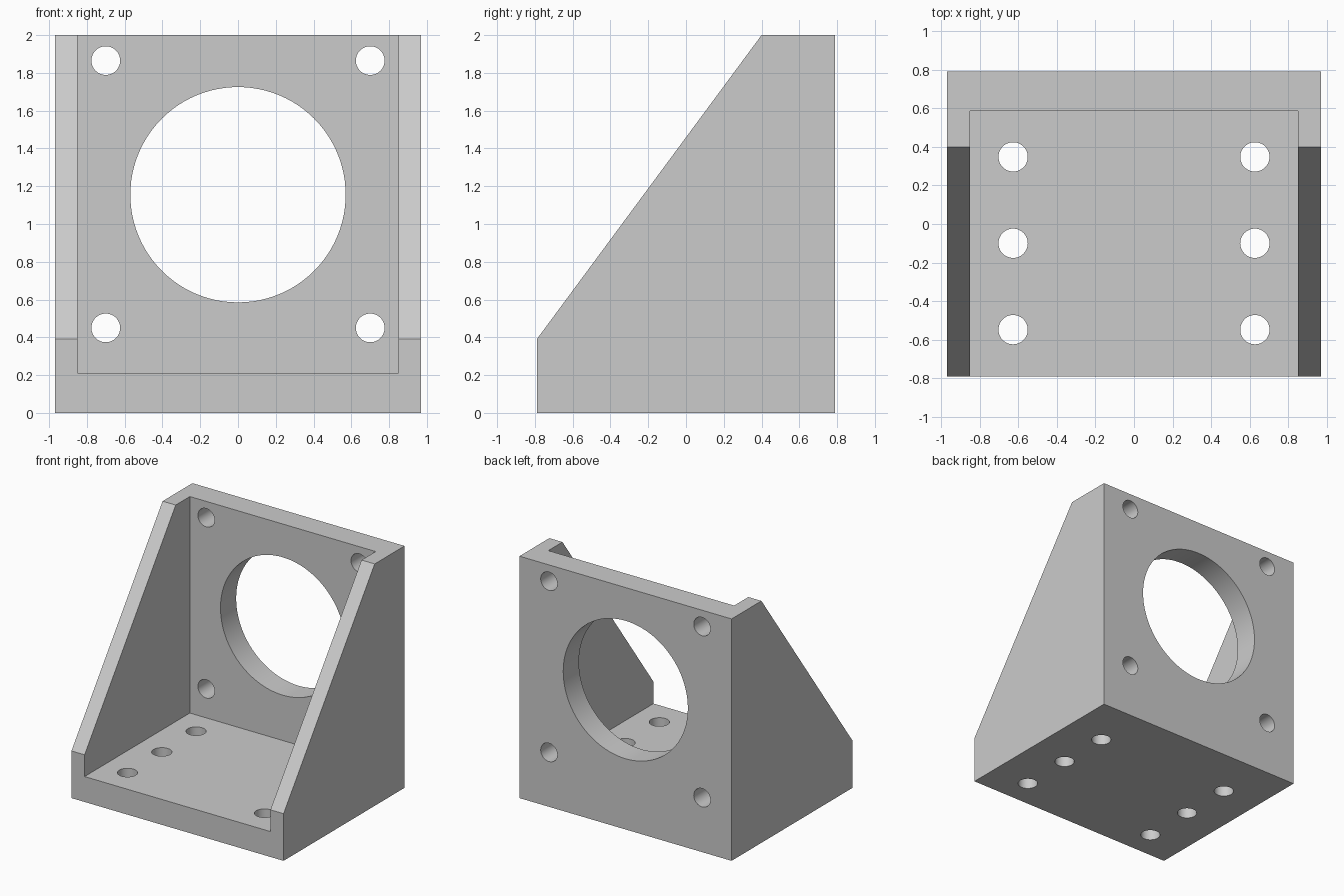
import bpy
import bmesh
from mathutils import Matrix, Vector

cube = bpy.data.objects.get("Cube")
if cube:
    bpy.data.objects.remove(cube, do_unlink=True)

HALF_W, HALF_D = 0.97, 0.79
FLOOR_TOP, PLATE_FRONT, WALL_INNER = 0.21, 0.585, 0.85

grey = bpy.data.materials.new("plain grey")
grey.use_nodes = True
grey.diffuse_color = (0.6, 0.6, 0.6, 1)
grey.node_tree.nodes["Principled BSDF"].inputs["Base Color"].default_value = (0.6, 0.6, 0.6, 1)


def finish(name, bm):
    bmesh.ops.recalc_face_normals(bm, faces=bm.faces)
    mesh = bpy.data.meshes.new(name)
    bm.to_mesh(mesh)
    bm.free()
    mesh.materials.append(grey)
    obj = bpy.data.objects.new(name, mesh)
    bpy.context.collection.objects.link(obj)
    return obj


def prism(name, profile, half_width):
    """Extrude a (y, z) side profile across x."""
    bm = bmesh.new()
    face = bm.faces.new([bm.verts.new((-half_width, y, z)) for y, z in profile])
    new = bmesh.ops.extrude_face_region(bm, geom=[face])["geom"]
    moved = [v for v in new if isinstance(v, bmesh.types.BMVert)]
    bmesh.ops.translate(bm, verts=moved, vec=(2 * half_width, 0, 0))
    return finish(name, bm)


def drill(name, centres, radius, axis, sides):
    """Cylindrical cutters along an axis, one per centre."""
    bm = bmesh.new()
    turn = Vector((0, 0, 1)).rotation_difference(Vector(axis)).to_matrix().to_4x4()
    for c in centres:
        bmesh.ops.create_cone(bm, cap_ends=True, segments=sides, radius1=radius,
                              radius2=radius, depth=0.6,
                              matrix=Matrix.Translation(c) @ turn)
    return finish(name, bm)


# Solid body with sloping side walls
bracket = prism("motor_mount_bracket",
                [(-HALF_D, 0), (HALF_D, 0), (HALF_D, 2), (0.4, 2), (-HALF_D, 0.39)], HALF_W)

# Pocket between the side walls, above the base and ahead of the back plate
pocket = prism("pocket_cutter",
               [(-1, FLOOR_TOP), (PLATE_FRONT, FLOOR_TOP), (PLATE_FRONT, 2.2), (-1, 2.2)],
               WALL_INNER)

# Large bore and corner holes in the back plate, two rows of holes in the base
bore = drill("bore_cutter", [(0, 0.7, 1.155)], 0.57, (0, 1, 0), 96)
plate_holes = drill("plate_hole_cutter",
                    [(x, 0.7, z) for x in (-0.7, 0.7) for z in (0.45, 1.865)],
                    0.076, (0, 1, 0), 48)
base_holes = drill("base_hole_cutter",
                   [(x, y, 0.1) for x in (-0.627, 0.627) for y in (-0.548, -0.1, 0.348)],
                   0.076, (0, 0, 1), 48)

bpy.context.view_layer.objects.active = bracket
for cutter in (pocket, bore, plate_holes, base_holes):
    cut = bracket.modifiers.new(cutter.name, "BOOLEAN")
    cut.operation = "DIFFERENCE"
    cut.solver = "EXACT"
    cut.object = cutter
    bpy.ops.object.modifier_apply(modifier=cut.name)
    bpy.data.objects.remove(cutter, do_unlink=True)

# Smooth hole walls, crisp edges elsewhere
bpy.ops.object.select_all(action="DESELECT")
bracket.select_set(True)
bpy.ops.object.shade_smooth_by_angle(angle=0.5)
